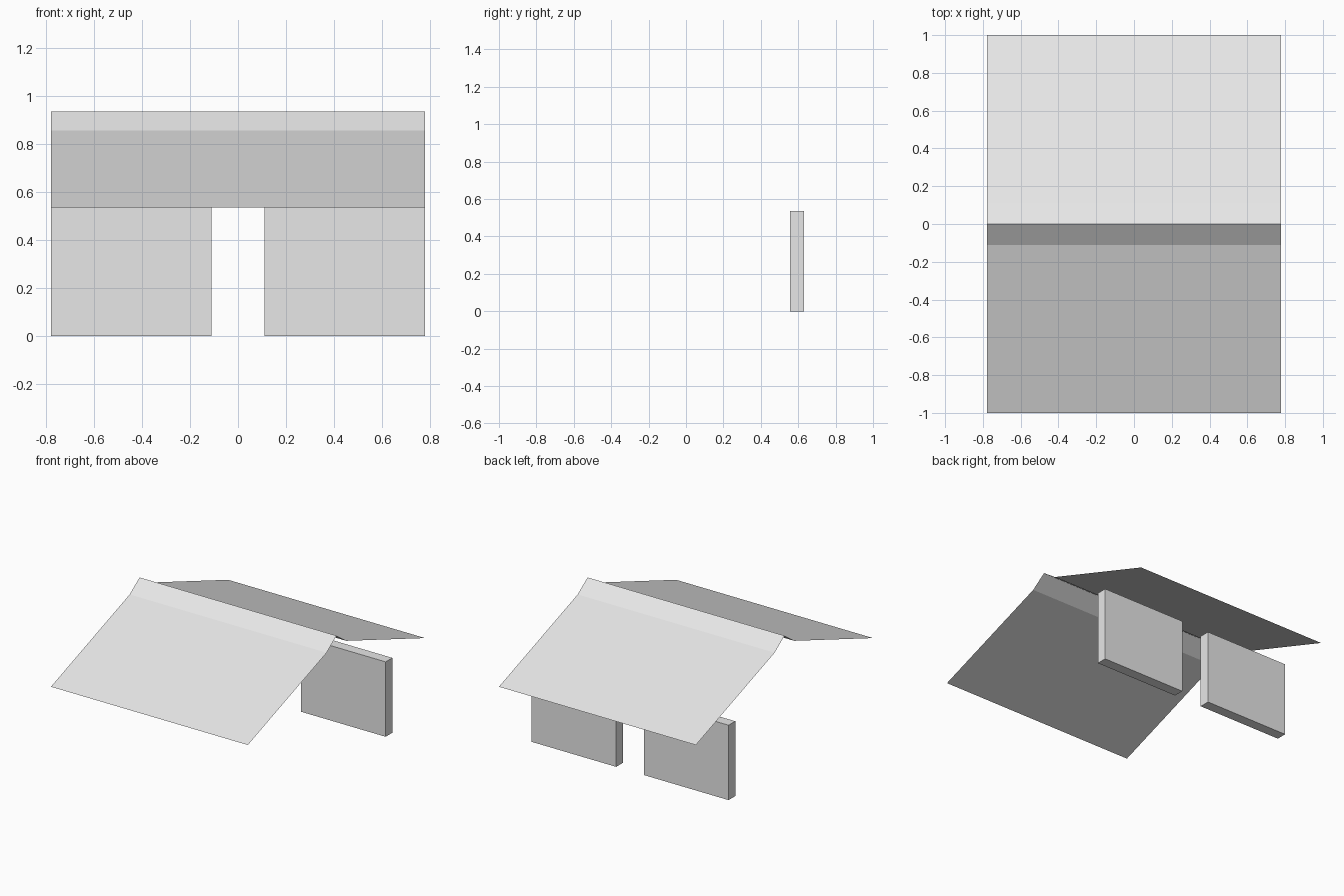
import bpy, bmesh

if "Cube" in bpy.data.objects:
    bpy.data.objects.remove(bpy.data.objects["Cube"])

grey = bpy.data.materials.new("light grey")
grey.diffuse_color = (0.8, 0.8, 0.8, 1)
grey.use_nodes = True
grey.node_tree.nodes["Principled BSDF"].inputs["Base Color"].default_value = grey.diffuse_color

HALF_WIDTH = 0.778
EAVE_Z = 0.535


def finish(name, bm):
    mesh = bpy.data.meshes.new(name)
    bm.to_mesh(mesh)
    bm.free()
    mesh.materials.append(grey)
    obj = bpy.data.objects.new(name, mesh)
    bpy.context.collection.objects.link(obj)
    return obj


def box(name, x0, x1, y0, y1, z0, z1):
    bm = bmesh.new()
    bmesh.ops.create_cube(bm, size=1)
    bmesh.ops.scale(bm, vec=(x1 - x0, y1 - y0, z1 - z0), verts=bm.verts)
    bmesh.ops.translate(bm, vec=((x0 + x1) / 2, (y0 + y1) / 2, (z0 + z1) / 2), verts=bm.verts)
    return finish(name, bm)


# Roof: a thin sheet with gentle slopes that steepen beside the ridge
half = [(-1.0, EAVE_Z), (-0.111, 0.855)]
profile = half + [(0.0, 0.934)] + [(-y, z) for y, z in reversed(half)]
bm = bmesh.new()
rows = [[bm.verts.new((x, y, z)) for x in (-HALF_WIDTH, HALF_WIDTH)] for y, z in profile]
for a, b in zip(rows, rows[1:]):
    bm.faces.new((a[0], a[1], b[1], b[0]))
finish("roof", bm)

# Rear wall: two panels with a doorway between them
box("left_wall", -HALF_WIDTH, -0.111, 0.555, 0.63, 0, EAVE_Z)
box("right_wall", 0.111, HALF_WIDTH, 0.555, 0.63, 0, EAVE_Z)
